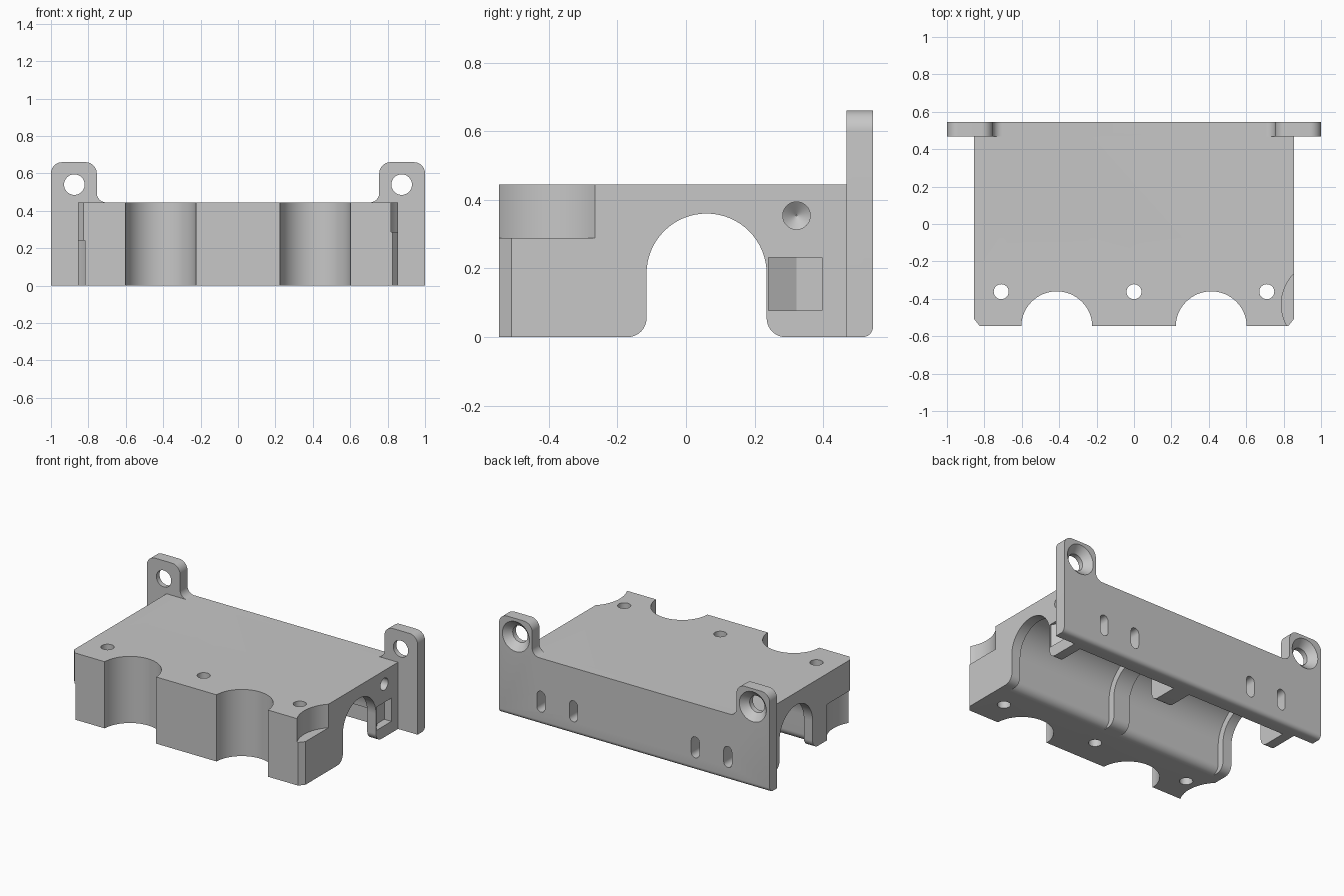
import bpy, bmesh, math
from mathutils import Vector

cube = bpy.data.objects.get("Cube")
if cube:
    bpy.data.objects.remove(cube, do_unlink=True)

grey = bpy.data.materials.new("plain grey")
grey.use_nodes = True
COLOUR = (0.57, 0.57, 0.57, 1)
grey.diffuse_color = COLOUR
grey.node_tree.nodes["Principled BSDF"].inputs["Base Color"].default_value = COLOUR


def arc(cx, cy, r, a0, a1, n=10):
    """Points along an arc, angles in degrees."""
    angles = [math.radians(a0 + (a1 - a0) * i / n) for i in range(n + 1)]
    return [(cx + r * math.cos(a), cy + r * math.sin(a)) for a in angles]


def place(p, t, axis):
    """Put a 2D point at distance t along an axis."""
    return {"x": (t, p[0], p[1]), "y": (p[0], t, p[1]), "z": (p[0], p[1], t)}[axis]


def finish(bm, name):
    bmesh.ops.recalc_face_normals(bm, faces=bm.faces)
    mesh = bpy.data.meshes.new(name)
    bm.to_mesh(mesh)
    bm.free()
    mesh.materials.append(grey)
    obj = bpy.data.objects.new(name, mesh)
    bpy.context.collection.objects.link(obj)
    return obj


def prism(name, points, axis, lo, hi):
    """Extrude a 2D outline along an axis."""
    bm = bmesh.new()
    face = bm.faces.new([bm.verts.new(place(p, lo, axis)) for p in points])
    ext = bmesh.ops.extrude_face_region(bm, geom=[face])
    shift = Vector(place((0, 0), hi - lo, axis))
    bmesh.ops.translate(bm, vec=shift, verts=[v for v in ext["geom"] if isinstance(v, bmesh.types.BMVert)])
    return finish(bm, name)


def turned(name, axis, centre, rings, n=40):
    """Closed round solid through (radius, distance) rings along an axis."""
    bm = bmesh.new()
    loops = [[bm.verts.new(place(p, t, axis)) for p in arc(*centre, r, 0, 360, n)[:-1]]
             for r, t in rings]
    for a, b in zip(loops, loops[1:]):
        for i in range(n):
            j = (i + 1) % n
            bm.faces.new((a[i], a[j], b[j], b[i]))
    bm.faces.new(loops[0])
    bm.faces.new(loops[-1])
    return finish(bm, name)


def combine(target, tool, operation="DIFFERENCE"):
    mod = target.modifiers.new(tool.name, "BOOLEAN")
    mod.operation = operation
    mod.solver = "EXACT"
    mod.object = tool
    bpy.context.view_layer.objects.active = target
    bpy.ops.object.modifier_apply(modifier=mod.name)
    bpy.data.objects.remove(tool, do_unlink=True)


W, F, B, P, H = 0.855, -0.545, 0.545, 0.467, 0.445

# Main block with chamfered front corners
body = prism("bearing_block", [(-W, P + 0.02), (-W, F + 0.037), (-W + 0.03, F),
                               (W - 0.03, F), (W, F + 0.037), (W, P + 0.02)], "z", 0, H)

# Tunnel with rounded lower lips
CY, CZ, R, L = 0.06, 0.185, 0.175, 0.055
tunnel = ([(CY - R - L, -0.05)] + arc(CY - R - L, L, L, -90, 0)
          + arc(CY, CZ, R, 180, 0, 32)
          + arc(CY + R + L, L, L, 180, 270) + [(CY + R + L, -0.05)])
combine(body, prism("tunnel_cut", tunnel, "x", -1, 1))

# Wider bearing seats between the ribs, open towards the back plate
S = 0.22
seat = ([(CY - S - L, -0.05)] + arc(CY - S - L, L, L, -90, 0)
        + arc(CY, CZ, S, 180, 0, 32)
        + [(0.44, CZ), (0.44, -0.05)])
for side in (-1, 1):
    lo, hi = sorted((side * 0.06, side * 0.79))
    combine(body, prism("seat_cut", seat, "x", lo, hi))

# Back plate with two rounded ears
right = ([(1, 0)] + arc(0.94, 0.60, 0.06, 0, 90) + arc(0.815, 0.60, 0.06, 90, 180)
         + arc(0.705, H + 0.05, 0.05, 0, -90))
plate = prism("back_plate", right + [(-x, z) for x, z in reversed(right)], "y", P, B)
bm = bmesh.new()
bm.from_mesh(plate.data)
low = [e for e in bm.edges if all(v.co.z < 0.001 and v.co.y > B - 0.001 for v in e.verts)]
bmesh.ops.bevel(bm, geom=low, offset=0.03, segments=6, profile=0.5, affect="EDGES")
bm.to_mesh(plate.data)
bm.free()
combine(body, plate, "UNION")

# Front half-round recesses and vertical screw holes
for x in (-0.413, 0.413):
    combine(body, turned("recess_cut", "z", (x, F - 0.005), [(0.19, -0.1), (0.19, 0.6)], 64))
for x in (-0.71, 0, 0.71):
    combine(body, turned("screw_cut", "z", (x, -0.362), [(0.04, -0.1), (0.04, 0.6)]))

# Shallow round clearances on the front corners
combine(body, turned("left_clearance_cut", "z", (1.024, -0.43), [(0.236, 0.288), (0.236, 0.6)], 64))
combine(body, turned("right_clearance_cut", "z", (-1.024, -0.43), [(0.236, -0.1), (0.236, 0.24)], 64))

# Countersunk ear holes
for x in (-0.875, 0.875):
    combine(body, turned("ear_hole_cut", "y", (x, 0.54),
                         [(0.055, 0.4), (0.055, 0.5), (0.1, B), (0.1, 0.6)]))

# Rounded tie slots through the back plate
for x in (-0.69, -0.45, 0.45, 0.69):
    slot = arc(x, 0.195, 0.03, 0, 180, 8) + arc(x, 0.115, 0.03, 180, 360, 8)
    combine(body, prism("slot_cut", slot, "y", 0.40, 0.6))

# Wedge pocket and drilled blind hole on the left side
pocket = [(0.9, 0.24), (0.85, 0.24), (0.803, 0.322), (0.803, 0.397), (0.9, 0.397)]
combine(body, prism("pocket_cut", pocket, "z", 0.077, 0.232))
combine(body, turned("drill_cut", "x", (0.322, 0.354),
                     [(0.002, 0.69), (0.04, 0.72), (0.04, 0.95)]))

# Smooth the curved walls and keep the edges sharp
body.select_set(True)
bpy.context.view_layer.objects.active = body
bpy.ops.object.shade_smooth_by_angle(angle=math.radians(25))
